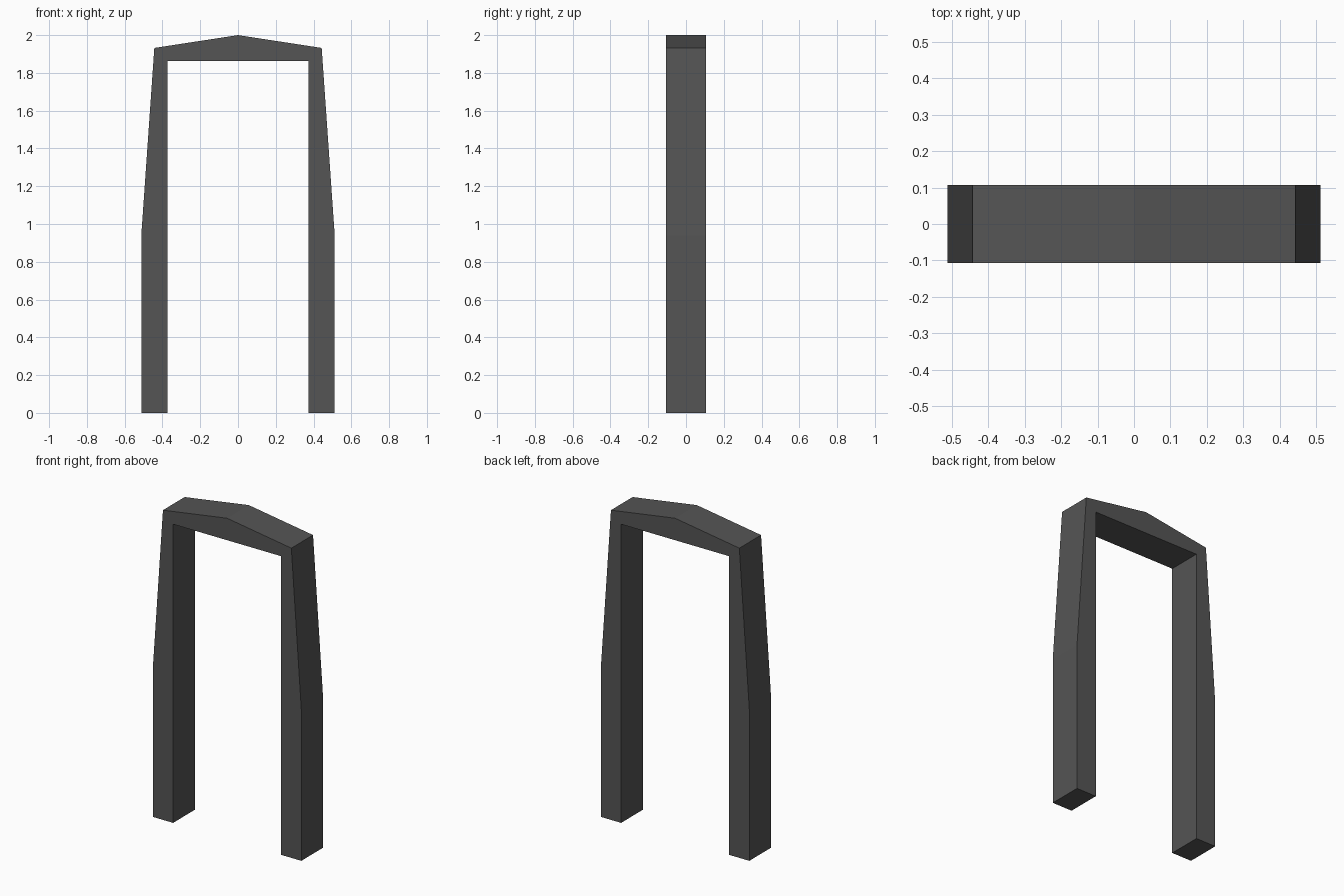
import bpy
import bmesh

if "Cube" in bpy.data.objects:
    bpy.data.objects.remove(bpy.data.objects["Cube"])

HALF_DEPTH = 0.107

# Right half of the frame as (outer, inner) point pairs, foot to ridge
half = [
    ((0.512, 0.0), (0.373, 0.0)),
    ((0.512, 0.94), (0.373, 0.94)),
    ((0.443, 1.932), (0.373, 1.863)),
    ((0.0, 2.0), (0.0, 1.863)),
]
mirrored = [((-o[0], o[1]), (-i[0], i[1])) for o, i in reversed(half[:-1])]
strip = half + mirrored

# Front face as a strip of quads, extruded through the depth
bm = bmesh.new()
pairs = [[bm.verts.new((x, -HALF_DEPTH, z)) for x, z in pair] for pair in strip]
faces = [bm.faces.new((a[0], b[0], b[1], a[1])) for a, b in zip(pairs, pairs[1:])]
extruded = bmesh.ops.extrude_face_region(bm, geom=faces, use_keep_orig=True)
verts = [v for v in extruded["geom"] if isinstance(v, bmesh.types.BMVert)]
bmesh.ops.translate(bm, verts=verts, vec=(0, 2 * HALF_DEPTH, 0))
bmesh.ops.recalc_face_normals(bm, faces=bm.faces)

mesh = bpy.data.meshes.new("door_frame")
bm.to_mesh(mesh)
bm.free()
frame = bpy.data.objects.new("door_frame", mesh)
bpy.context.collection.objects.link(frame)

# Dark stone colour
stone = bpy.data.materials.new("dark_stone")
stone.diffuse_color = (0.09, 0.09, 0.09, 1)
stone.use_nodes = True
stone.node_tree.nodes["Principled BSDF"].inputs["Base Color"].default_value = stone.diffuse_color
mesh.materials.append(stone)
